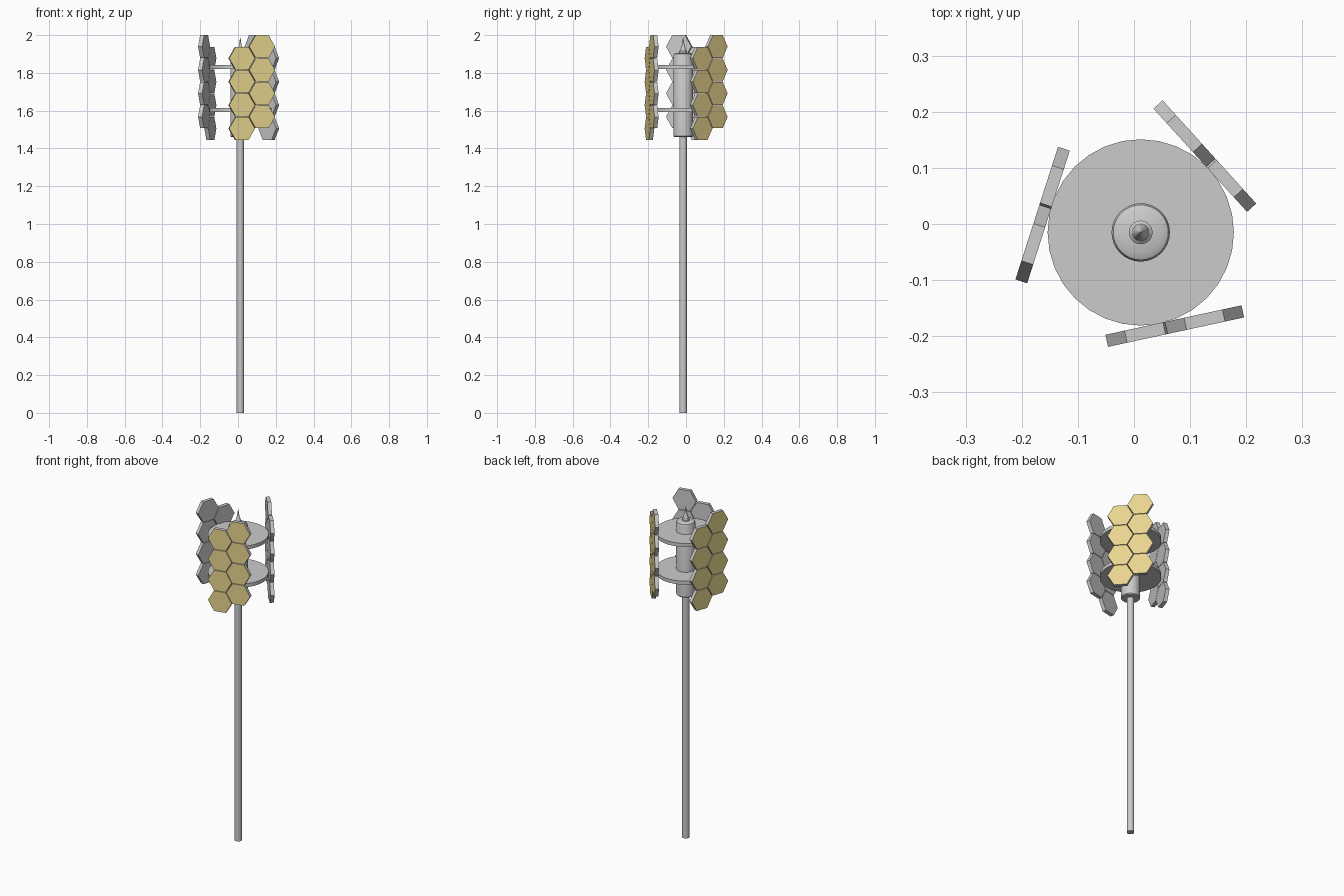
import bpy, bmesh, math
from mathutils import Matrix

if "Cube" in bpy.data.objects:
    bpy.data.objects.remove(bpy.data.objects["Cube"])

AXIS = (0.012, -0.015)          # mast axis
PITCH, HEX_H = 0.124, 0.121     # tile spacing, flat-to-flat tile height
COL = 0.1085                    # column spacing
THICK = 0.022

gold = bpy.data.materials.new("gold_face")
gold.diffuse_color = (0.8, 0.66, 0.27, 1)
gold.use_nodes = True
gold.node_tree.nodes["Principled BSDF"].inputs["Base Color"].default_value = gold.diffuse_color


def finish(name, bm, mats=(), angle=None):
    bmesh.ops.recalc_face_normals(bm, faces=bm.faces)
    me = bpy.data.meshes.new(name)
    bm.to_mesh(me)
    bm.free()
    for m in mats:
        me.materials.append(m)
    ob = bpy.data.objects.new(name, me)
    bpy.context.collection.objects.link(ob)
    if angle:
        bpy.context.view_layer.objects.active = ob
        ob.select_set(True)
        bpy.ops.object.shade_smooth_by_angle(angle=math.radians(angle))
        ob.select_set(False)
    return ob


def lathe(name, profile, sides=32):
    """Closed solid of revolution about the mast axis from (radius, z) points."""
    bm = bmesh.new()
    rings = [[bm.verts.new((AXIS[0] + r * math.cos(2 * math.pi * i / sides),
                            AXIS[1] + r * math.sin(2 * math.pi * i / sides), z))
              for i in range(sides)] for r, z in profile]
    for a, b in zip(rings, rings[1:]):
        for i in range(sides):
            j = (i + 1) % sides
            bm.faces.new((a[i], a[j], b[j], b[i]))
    bm.faces.new(rings[0])
    bm.faces.new(rings[-1])
    return finish(name, bm, angle=30)


# Mast, hub and finial
lathe("pole", [(0.02, 0), (0.02, 1.47)])
lathe("hub", [(0.048, 1.46), (0.052, 1.465), (0.052, 1.893), (0.049, 1.9), (0.037, 1.906)])
lathe("finial", [(0.021, 1.9), (0.021, 1.915), (0.015, 1.92), (0.011, 1.935),
                 (0.007, 1.945), (0.001, 1.987)])

# Support discs
for name, z in (("lower_disc", 1.593), ("upper_disc", 1.82)):
    lathe(name, [(0.166, z), (0.166, z + 0.021)])


def hex_panel(name, angle):
    """Two staggered columns of four hexagonal tiles, facing outward along angle."""
    bm = bmesh.new()
    radius = HEX_H / math.sqrt(3)
    for col in range(2):
        for row in range(4):
            x = 0.024 + (col - 0.5) * COL
            z = 1.445 + HEX_H / 2 + (row + col * 0.5) * PITCH
            ring = []
            for y in (-0.165, -0.165 - THICK):
                ring.append([bm.verts.new((x + radius * math.cos(k * math.pi / 3), y,
                                           z + radius * math.sin(k * math.pi / 3)))
                             for k in range(6)])
            back, front = ring
            bm.faces.new(back[::-1])
            face = bm.faces.new(front)
            for k in range(6):
                j = (k + 1) % 6
                bm.faces.new((back[k], back[j], front[j], front[k]))
            bmesh.ops.inset_individual(bm, faces=[face], thickness=0.003)
            face.material_index = 1
    bm.transform(Matrix.Translation((*AXIS, 0)) @ Matrix.Rotation(angle, 4, 'Z'))
    grey = bpy.data.materials.get("panel_grey") or bpy.data.materials.new("panel_grey")
    return finish(name, bm, (grey, gold))


# Three panels around the mast
for i, name in enumerate(("front_panel", "right_panel", "left_panel")):
    hex_panel(name, math.radians(12.2 + 120 * i))
